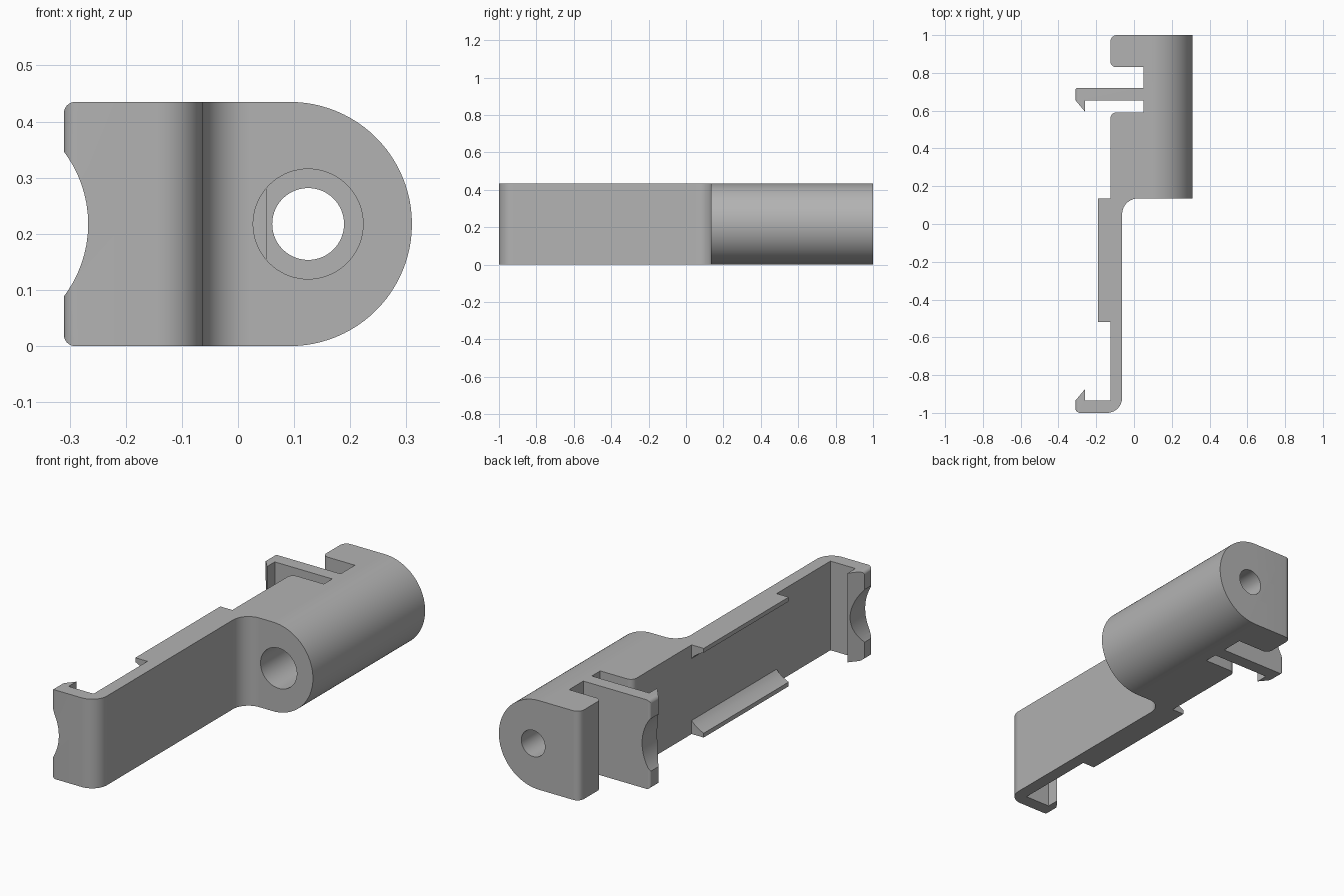
import bpy, bmesh, math
from mathutils import Vector

cube = bpy.data.objects.get("Cube")
if cube:
    bpy.data.objects.remove(cube, do_unlink=True)

HEIGHT = 0.435
MID = HEIGHT / 2

grey = bpy.data.materials.new("mid grey")
grey.use_nodes = True
grey.diffuse_color = (0.45, 0.45, 0.45, 1)
grey.node_tree.nodes["Principled BSDF"].inputs["Base Color"].default_value = grey.diffuse_color


def rounded(corners, steps=10):
    """Polygon points from (u, v, radius) corners, with arcs at the corners."""
    pts = []
    for i, (u, v, r) in enumerate(corners):
        p = Vector((u, v))
        if r == 0:
            pts.append(p)
            continue
        a = (Vector(corners[i - 1][:2]) - p).normalized()
        b = (Vector(corners[(i + 1) % len(corners)][:2]) - p).normalized()
        half = a.angle(b) / 2
        centre = p + (a + b).normalized() * (r / math.sin(half))
        start = p + a * (r / math.tan(half)) - centre
        end = p + b * (r / math.tan(half)) - centre
        sweep = start.angle(end)
        for k in range(steps + 1):
            t = k / steps
            pts.append(centre + (start * math.sin((1 - t) * sweep)
                                 + end * math.sin(t * sweep)) / math.sin(sweep))
    return pts


def prism(name, pts, axis, low, high, rim=0):
    """Extrude a profile along y or z; rim rounds the edge of the high end."""
    def place(p, h):
        return (p[0], h, p[1]) if axis == "y" else (p[0], p[1], h)
    bm = bmesh.new()
    a = [bm.verts.new(place(p, low)) for p in pts]
    b = [bm.verts.new(place(p, high)) for p in pts]
    bm.faces.new(a)
    cap = bm.faces.new(b)
    for i in range(len(pts)):
        bm.faces.new((a[i - 1], a[i], b[i], b[i - 1]))
    if rim:
        bmesh.ops.bevel(bm, geom=list(cap.edges), offset=rim, segments=6,
                        profile=0.5, affect="EDGES")
    bmesh.ops.recalc_face_normals(bm, faces=bm.faces)
    mesh = bpy.data.meshes.new(name)
    bm.to_mesh(mesh)
    bm.free()
    mesh.materials.append(grey)
    obj = bpy.data.objects.new(name, mesh)
    bpy.context.collection.objects.link(obj)
    return obj


def circle(x, r, n=72):
    return [(x + r * math.cos(math.tau * k / n), MID + r * math.sin(math.tau * k / n))
            for k in range(n)]


def carve(target, tool, operation="DIFFERENCE"):
    tool.hide_render = True
    mod = target.modifiers.new(tool.name, "BOOLEAN")
    mod.operation = operation
    mod.solver = "EXACT"
    mod.object = tool
    bpy.ops.object.select_all(action="DESELECT")
    target.select_set(True)
    bpy.context.view_layer.objects.active = target
    bpy.ops.object.modifier_apply(modifier=mod.name)
    bpy.data.objects.remove(tool, do_unlink=True)


# Plan outline: front hook, long plate, barrel, slots with snap arm, saddle
outline = [
    (-0.31, -1, 0.025), (-0.063, -1, 0.08), (-0.063, 0.135, 0.083),
    (0.5, 0.135, 0), (0.5, 1, 0),
    (-0.125, 1, 0.035), (-0.125, 0.83, 0.03), (0.05, 0.83, 0),
    (0.05, 0.72, 0), (-0.31, 0.72, 0.012), (-0.31, 0.655, 0),
    (-0.26, 0.595, 0), (-0.26, 0.655, 0), (0.05, 0.655, 0),
    (0.05, 0.59, 0), (-0.125, 0.59, 0.03), (-0.125, 0.135, 0),
    (-0.19, 0.135, 0), (-0.19, -0.52, 0), (-0.125, -0.52, 0),
    (-0.125, -0.935, 0), (-0.26, -0.935, 0), (-0.26, -0.875, 0),
    (-0.31, -0.935, 0),
]
bracket = prism("clip_bracket", rounded(outline), "z", -0.1, 0.6)

# Round-nosed end profile with a softened back rim
nose = [(0.0925 + MID * math.sin(math.pi * k / 48), MID - MID * math.cos(math.pi * k / 48))
        for k in range(49)]
left_edge = rounded([(0, HEIGHT, 0), (-0.3103, HEIGHT, 0.02), (-0.3103, 0, 0.02), (0, 0, 0)])
envelope = prism("end_profile", nose + left_edge[1:-1], "y", -1.1, 1.0003, rim=0.035)
carve(bracket, envelope, "INTERSECT")

# Curved bites in both hooks
carve(bracket, prism("hook_bite", circle(-0.481, 0.214), "y", -1.2, -0.8))
carve(bracket, prism("arm_bite", circle(-0.481, 0.214), "y", 0.55, 0.78))

# Hollow of the saddle, stopping at the plate face
hollow = [(min(x, -0.1252), z) for x, z in circle(-0.274, 0.214)]
carve(bracket, prism("saddle_hollow", hollow, "y", -0.6, 0.2))

# Stepped screw bore
carve(bracket, prism("wide_bore", circle(0.125, 0.098), "y", 0, 0.78))
carve(bracket, prism("narrow_bore", circle(0.125, 0.064), "y", 0.7, 1.1))

bracket.select_set(True)
bpy.context.view_layer.objects.active = bracket
bpy.ops.object.shade_smooth_by_angle(angle=math.radians(30))
